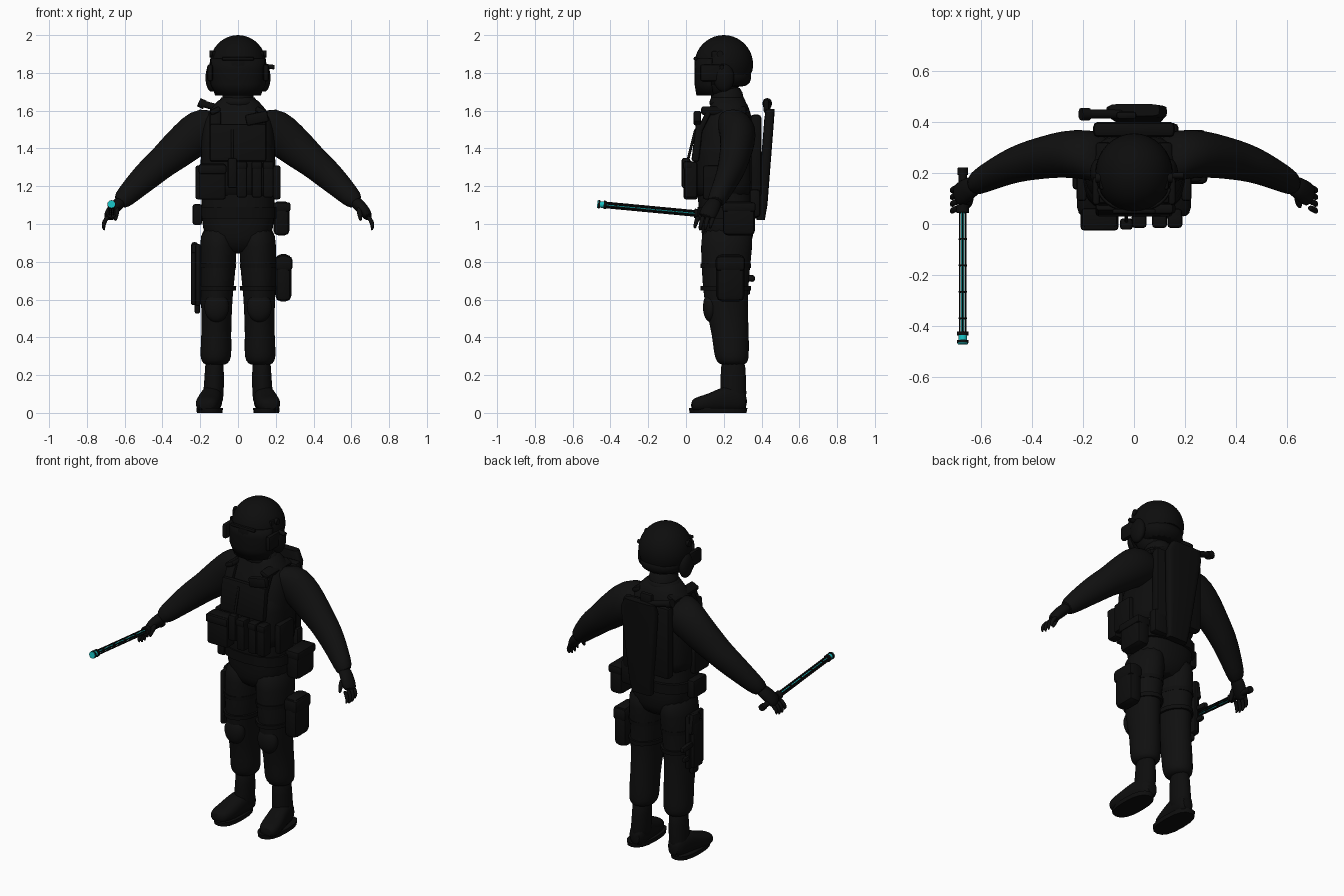
import bpy, bmesh, math
from mathutils import Vector, Matrix

cube = bpy.data.objects.get("Cube")
if cube:
    bpy.data.objects.remove(cube, do_unlink=True)


def material(name, r, g, b):
    m = bpy.data.materials.new(name)
    m.use_nodes = True
    m.diffuse_color = (r, g, b, 1)
    bsdf = m.node_tree.nodes["Principled BSDF"]
    bsdf.inputs["Base Color"].default_value = (r, g, b, 1)
    bsdf.inputs["Roughness"].default_value = 0.8
    return m


CLOTH = material("black cloth", .005, .005, .005)
GEAR = material("black gear", .004, .004, .004)
CYAN = material("cyan", .01, .55, .56)


def finish(name, bm, mat, angle=40, subdiv=0):
    bmesh.ops.recalc_face_normals(bm, faces=bm.faces)
    mesh = bpy.data.meshes.new(name)
    bm.to_mesh(mesh)
    bm.free()
    ob = bpy.data.objects.new(name, mesh)
    bpy.context.collection.objects.link(ob)
    mesh.materials.append(mat)
    bpy.ops.object.select_all(action="DESELECT")
    ob.select_set(True)
    bpy.context.view_layer.objects.active = ob
    bpy.ops.object.shade_smooth_by_angle(angle=math.radians(angle))
    if subdiv:
        mod = ob.modifiers.new("smooth", "SUBSURF")
        mod.levels = mod.render_levels = subdiv
    return ob


def loft(name, stations, mat=CLOTH, axis=(0, 0, 1), side=1, sides=16, power=2.0, subdiv=1):
    """Skin rings given as x, y, z, half width, half depth; side=-1 mirrors in x."""
    d = Vector(axis).normalized()
    ref = Vector((0, 0, 1)) if abs(d.y) > .8 else Vector((0, 1, 0))
    u = ref.cross(d).normalized()
    v = d.cross(u)
    bm = bmesh.new()
    rings = []
    for x, y, z, ru, rv in stations:
        ring = []
        for i in range(sides):
            a = math.tau * i / sides
            c, s = math.cos(a), math.sin(a)
            p = Vector((x, y, z)) + u * ru * math.copysign(abs(c) ** (2 / power), c) \
                + v * rv * math.copysign(abs(s) ** (2 / power), s)
            ring.append(bm.verts.new((p.x * side, p.y, p.z)))
        rings.append(ring)
    for a, b in zip(rings, rings[1:]):
        for i in range(sides):
            j = (i + 1) % sides
            bm.faces.new((a[i], a[j], b[j], b[i]))
    bm.faces.new(rings[0])
    bm.faces.new(rings[-1])
    return finish(name, bm, mat, 60, subdiv)


def box(name, center, size, mat=GEAR, bevel=.012, tilt=0, roll=0):
    bm = bmesh.new()
    bmesh.ops.create_cube(bm, size=1)
    bmesh.ops.scale(bm, vec=size, verts=bm.verts)
    bmesh.ops.bevel(bm, geom=bm.edges[:], offset=min(bevel, min(size) * .4), segments=2,
                    affect="EDGES", profile=.5)
    bm.transform(Matrix.Translation(center) @ Matrix.Rotation(tilt, 4, "X")
                 @ Matrix.Rotation(roll, 4, "Y"))
    return finish(name, bm, mat)


def rod(name, a, b, r, mat=GEAR, sides=12, r2=None):
    a, b = Vector(a), Vector(b)
    bm = bmesh.new()
    bmesh.ops.create_cone(bm, cap_ends=True, segments=sides, radius1=r,
                          radius2=r2 or r, depth=(b - a).length)
    rot = (b - a).to_track_quat("Z", "Y").to_matrix().to_4x4()
    bm.transform(Matrix.Translation((a + b) / 2) @ rot)
    return finish(name, bm, mat)


def ball(name, center, size, mat=GEAR, cut=None):
    bm = bmesh.new()
    bmesh.ops.create_uvsphere(bm, u_segments=32, v_segments=20, radius=1)
    bm.transform(Matrix.Translation(center) @ Matrix.Diagonal((*size, 1)))
    if cut:
        res = bmesh.ops.bisect_plane(bm, geom=bm.verts[:] + bm.edges[:] + bm.faces[:],
                                     plane_co=cut, plane_no=(0, .35, -1), clear_outer=True)
        edges = [e for e in res["geom_cut"] if isinstance(e, bmesh.types.BMEdge)]
        bmesh.ops.edgeloop_fill(bm, edges=edges)
    return finish(name, bm, mat)


# Torso, neck and head
loft("torso", [(0, .22, .84, .1, .1), (0, .22, .92, .18, .14), (0, .22, 1.04, .2, .15),
               (0, .21, 1.12, .195, .15), (0, .2, 1.3, .2, .15), (0, .21, 1.45, .2, .15),
               (0, .225, 1.56, .19, .13), (0, .23, 1.63, .13, .1), (0, .22, 1.68, .085, .08)],
     power=2.5)
loft("neck", [(0, .23, 1.58, .1, .1), (0, .22, 1.66, .085, .085), (0, .21, 1.74, .08, .09)])
loft("collar", [(0, .22, 1.61, .12, .11), (0, .22, 1.66, .1, .095), (0, .22, 1.68, .085, .085)])
ball("head", (0, .18, 1.79), (.11, .11, .12), CLOTH)

# Helmet with brim, ear cups and face shield
ball("helmet", (0, .2, 1.845), (.15, .155, .155), cut=(0, .2, 1.75))
loft("helmet_band", [(0, .2, 1.835, .15, .155), (0, .2, 1.85, .158, .16), (0, .2, 1.87, .15, .152)], GEAR)
loft("helmet_nape", [(0, .24, 1.72, .11, .09), (0, .24, 1.77, .135, .112), (0, .22, 1.83, .145, .13)], GEAR)
bm = bmesh.new()
rows = []
for z, lean in ((1.68, .01), (1.74, 0), (1.82, 0), (1.875, .004)):
    wide = .125 if z < 1.7 else .15
    rows.append([bm.verts.new((wide * math.sin(t), .19 + lean - .145 * math.cos(t) ** .7, z))
                 for t in [math.radians(-75 + 10 * i) for i in range(16)]])
for a, b in zip(rows, rows[1:]):
    for i in range(15):
        bm.faces.new((a[i], a[i + 1], b[i + 1], b[i]))
visor = finish("face_shield", bm, GEAR)
visor.modifiers.new("thickness", "SOLIDIFY").thickness = .01
for s in (-1, 1):
    ball("ear_cup", (s * .14, .2, 1.775), (.032, .055, .075))
    box("shield_arm", (s * .148, .13, 1.8), (.03, .11, .09))
    box("shield_clip", (s * .125, .16, 1.895), (.022, .05, .04))
    rod("shield_pivot", (s * .13, .18, 1.9), (s * .15, .18, 1.9), .018)
rod("headset_knob", (.15, .19, 1.835), (.193, .19, 1.83), .012)
box("shield_rim", (0, .05, 1.875), (.17, .02, .02))

# Arms and hands
ARM = (.7, -.16, -.68)
HAND = (.55, -.4, -.75)
for s, word in ((-1, "right"), (1, "left")):
    loft(word + "_sleeve", [(.08, .25, 1.55, .1, .1), (.17, .27, 1.51, .125, .105),
                            (.26, .275, 1.445, .11, .095), (.34, .262, 1.375, .1, .085),
                            (.4, .25, 1.325, .085, .08), (.46, .235, 1.275, .082, .072),
                            (.53, .205, 1.21, .07, .062), (.59, .175, 1.15, .058, .054),
                            (.635, .15, 1.105, .045, .044)], axis=ARM, side=s)
    loft(word + "_glove", [(.61, .16, 1.13, .035, .038), (.645, .14, 1.095, .034, .045),
                           (.675, .12, 1.06, .032, .05), (.695, .105, 1.03, .022, .045)],
         GEAR, HAND, s, 12)
    for i in range(4):
        y = .145 - i * .027
        long = .045 if i in (1, 2) else .035
        loft(word + "_finger", [(.685, y, 1.045, .013, .014), (.707, y - .008, 1.015, .013, .013),
                                (.714, y - .015, 1.03 - long, .011, .011),
                                (.708, y - .018, 1.01 - long, .006, .006)], GEAR, (.2, -.2, -1), s, 8)
    loft(word + "_thumb", [(.64, .11, 1.09, .018, .018), (.645, .08, 1.05, .015, .015),
                           (.65, .065, 1.015, .008, .008)], GEAR, (.1, -.5, -.9), s, 8)

    # Legs and boots
    loft(word + "_trouser", [(.1, .22, 1.0, .095, .14), (.105, .215, .88, .1, .14),
                             (.108, .21, .76, .098, .13), (.113, .21, .62, .086, .12),
                             (.113, .22, .52, .082, .11), (.115, .235, .42, .08, .1),
                             (.117, .24, .32, .085, .095), (.118, .245, .275, .08, .088),
                             (.12, .248, .25, .055, .065)], side=s)
    ball(word + "_knee", (s * .113, .13, .56), (.065, .04, .08), CLOTH)
    loft(word + "_boot_shaft", [(.125, .25, .3, .05, .065), (.125, .25, .2, .052, .068),
                                (.13, .25, .1, .056, .072), (.135, .25, .03, .055, .07)], GEAR, side=s)
    loft(word + "_boot_foot", [(.13, .325, .06, .035, .045), (.133, .28, .075, .055, .07),
                               (.143, .2, .075, .058, .07), (.157, .12, .053, .066, .048),
                               (.165, .06, .046, .062, .04), (.17, .025, .04, .04, .028)],
         GEAR, (0, 1, 0), s, power=2.5)
    loft(word + "_sole", [(.15, .17, 0, .068, .15), (.15, .17, .025, .07, .155)], GEAR,
         side=s, power=2.5, subdiv=0)

    # Vest straps and front pouches
    box(word + "_shoulder_strap", (s * .12, .2, 1.6), (.06, .24, .03), roll=s * .45)
    box(word + "_chest_strap", (s * .12, .09, 1.53), (.06, .03, .15), tilt=-.45)
    box(word + "_side_pouch", (s * .205, .16, 1.22), (.04, .14, .18))

# Vest, belt and chest gear
loft("vest", [(0, .205, 1.12, .205, .16), (0, .2, 1.2, .21, .165), (0, .205, 1.38, .2, .16),
              (0, .215, 1.5, .18, .145)], GEAR, power=3)
loft("belt", [(0, .22, 1.03, .208, .158), (0, .22, 1.09, .208, .16)], GEAR, power=2.5, subdiv=0)
box("chest_plate", (0, .06, 1.43), (.3, .04, .2), tilt=-.12)
box("right_ammo_pouch", (-.135, .025, 1.225), (.14, .075, .19))
box("right_pouch_flap", (-.135, .015, 1.29), (.148, .08, .05))
for x in (.02, .1, .16):
    box("magazine_pouch", (x, .025, 1.235), (.055, .07, .19))
    box("magazine_flap", (x, .012, 1.31), (.058, .055, .045))
box("radio", (-.03, .0, 1.27), (.05, .045, .16))
rod("radio_antenna", (-.03, .01, 1.34), (-.03, .05, 1.5), .007)
box("microphone", (.1, .06, 1.56), (.12, .04, .06), roll=-.2)

# Belt and thigh gear
box("left_belt_pouch", (.23, .28, 1.03), (.085, .17, .18), bevel=.025)
box("left_belt_flap", (.232, .28, 1.09), (.092, .176, .05))
box("left_thigh_pouch", (.24, .235, .715), (.085, .15, .25), bevel=.03)
box("left_thigh_flap", (.243, .235, .79), (.09, .156, .08), bevel=.02)
box("right_belt_pouch", (-.215, .2, 1.05), (.05, .13, .11))
box("back_belt_pouch", (.11, .365, 1.11), (.13, .06, .15), bevel=.02)
box("holster_plate", (-.212, .22, .73), (.03, .15, .33))
box("holster", (-.23, .23, .71), (.04, .09, .28))
box("holster_tip", (-.215, .23, .56), (.03, .06, .07))
box("pistol_slide", (-.23, .25, .84), (.035, .08, .12), tilt=.15)
box("pistol_grip", (-.225, .315, .715), (.03, .1, .035), tilt=-.1)
box("holster_clip", (-.22, .315, .64), (.025, .05, .03))
for s in (-1, 1):
    for z in (.66, .78):
        loft("thigh_strap", [(.109, .21, z - .012, .098, .133), (.109, .21, z + .012, .1, .134)],
             GEAR, side=s, subdiv=0)

# Back panel and slung case
box("back_panel", (0, .37, 1.36), (.32, .06, .44), bevel=.02)
loft("back_case", [(.02, .395, 1.02, .065, .022), (.02, .405, 1.1, .075, .026),
                   (.01, .44, 1.55, .12, .026), (0, .446, 1.61, .1, .024)],
     GEAR, power=5, subdiv=0)
rod("case_handle", (-.05, .43, 1.6), (-.2, .43, 1.64), .018)
rod("case_handle_cap", (-.175, .43, 1.63), (-.208, .43, 1.645), .024)
box("case_neck", (-.03, .425, 1.625), (.08, .03, .07))

# Baton: cyan core in a cage of dark bars
TAIL, TIP = Vector((-.67, .22, 1.04)), Vector((-.67, -.47, 1.105))


def along(t):
    return TAIL.lerp(TIP, t)


rod("baton_grip", along(.03), along(.25), .016)
rod("baton_pommel", along(0), along(.04), .02)
rod("baton_guard", along(.21), along(.255), .025)
rod("baton_core", along(.25), along(.97), .007, CYAN)
for i in range(6):
    a = math.tau * (i + .5) / 6
    off = Vector((math.cos(a), 0, math.sin(a))) * .0135
    rod("baton_bar", along(.25) + off, along(.95) + off, .0042, sides=6)
for t in (.4, .55, .7, .85):
    rod("baton_ring", along(t), along(t + .008), .0165)
rod("baton_collar", along(.93), along(.95), .022)
rod("baton_light", along(.95), along(.98), .017, CYAN)
rod("baton_end_ring", along(.978), along(.993), .022)
rod("baton_end_light", along(.99), along(1), .02, CYAN)
